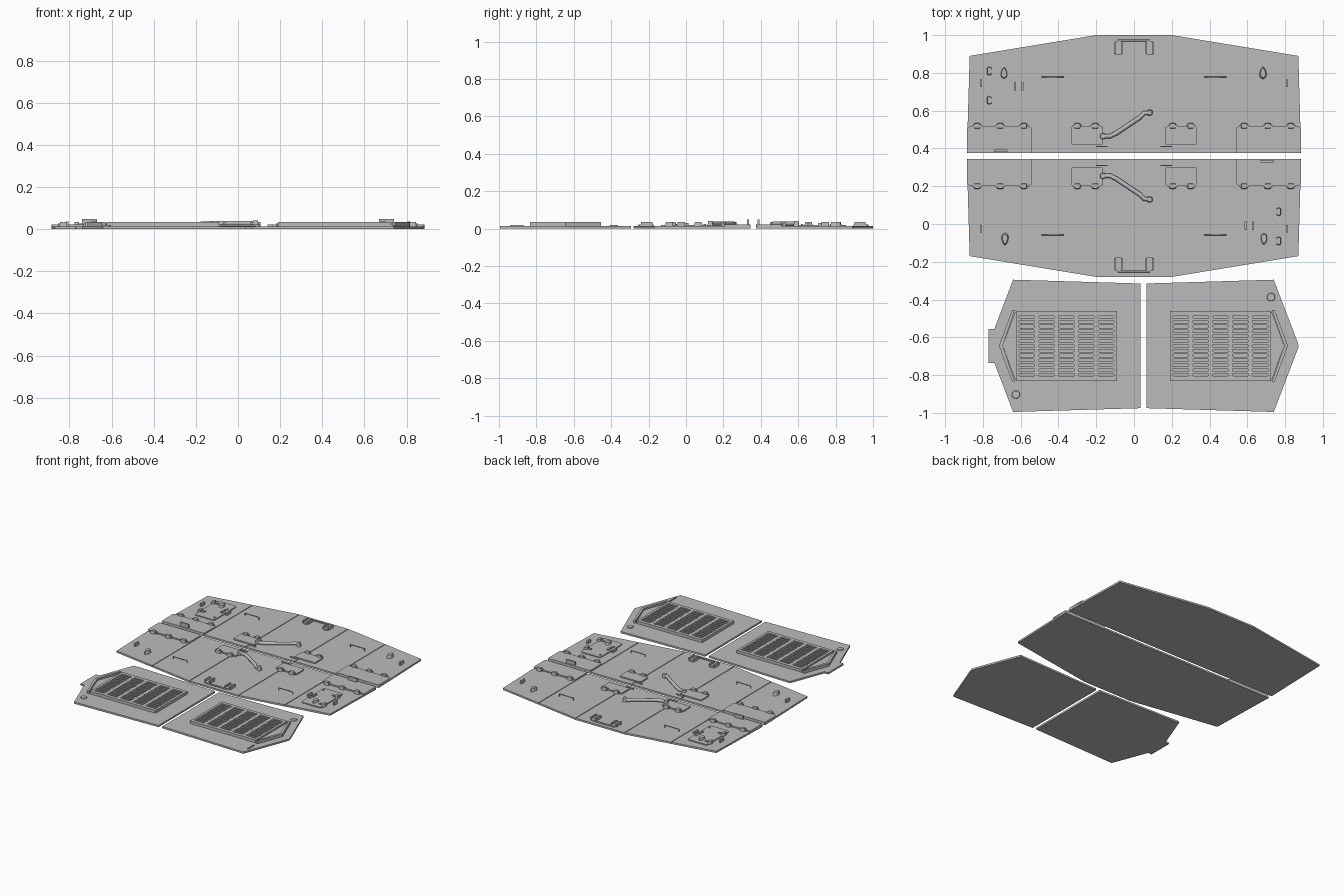
import bpy, bmesh, math
from mathutils import Matrix, Vector

if "Cube" in bpy.data.objects:
    bpy.data.objects.remove(bpy.data.objects["Cube"], do_unlink=True)

grey = bpy.data.materials.new("plain_grey")
grey.use_nodes = True
GREY = (0.5, 0.5, 0.5, 1)
grey.diffuse_color = GREY
grey.node_tree.nodes["Principled BSDF"].inputs["Base Color"].default_value = GREY

BASE = 0.013                                       # panel thickness
HATCH_TURN = Matrix.Translation((0, 0.36, 0)) @ Matrix.Rotation(math.pi, 4, 'Z') @ Matrix.Translation((0, -0.36, 0))
VENT_PIVOT = Vector((0.05, -0.645, 0))
VENT_TURN = Matrix.Translation(VENT_PIVOT) @ Matrix.Rotation(math.pi, 4, 'Z') @ Matrix.Translation(-VENT_PIVOT)


def finish(name, bm, xf):
    bmesh.ops.recalc_face_normals(bm, faces=bm.faces)
    me = bpy.data.meshes.new(name)
    bm.to_mesh(me)
    bm.free()
    me.transform(xf)
    me.materials.append(grey)
    ob = bpy.data.objects.new(name, me)
    bpy.context.collection.objects.link(ob)
    return ob


def add_prism(bm, pts, z0, z1, inset=0):
    """Extruded outline; inset shrinks the top for a chamfered look."""
    c = sum((Vector(p) for p in pts), Vector((0, 0))) / len(pts)
    lo = [bm.verts.new((x, y, z0)) for x, y in pts]
    hi = [bm.verts.new((*(c + (Vector(p) - c) * (1 - inset)), z1)) for p in pts]
    bm.faces.new(lo[::-1])
    bm.faces.new(hi)
    n = len(pts)
    for i in range(n):
        j = (i + 1) % n
        bm.faces.new((lo[i], lo[j], hi[j], hi[i]))


def rounded(x, y, w, h, r=0, steps=3):
    """Rectangle outline centred on x, y with rounded corners."""
    if r == 0:
        return [(x + sx * w / 2, y + sy * h / 2) for sx, sy in ((-1, -1), (1, -1), (1, 1), (-1, 1))]
    pts = []
    for q, (sx, sy) in enumerate(((1, 1), (-1, 1), (-1, -1), (1, -1))):
        for k in range(steps + 1):
            a = (q + k / steps) * math.pi / 2
            pts.append((x + sx * (w / 2 - r) + r * math.cos(a), y + sy * (h / 2 - r) + r * math.sin(a)))
    return pts


def prisms(name, outlines, z0, z1, xf, inset=0):
    bm = bmesh.new()
    for pts in outlines:
        add_prism(bm, pts, z0, z1, inset)
    return finish(name, bm, xf)


def cut(target, cutter):
    mod = target.modifiers.new("cut", 'BOOLEAN')
    mod.operation, mod.solver, mod.object = 'DIFFERENCE', 'EXACT', cutter
    cutter.hide_render = True
    cutter.hide_set(True)


def tube(name, path, radius, xf):
    cu = bpy.data.curves.new(name, 'CURVE')
    cu.dimensions = '3D'
    cu.bevel_depth, cu.bevel_resolution, cu.use_fill_caps = radius, 2, True
    sp = cu.splines.new('POLY')
    sp.points.add(len(path) - 1)
    for p, co in zip(sp.points, path):
        p.co = (*co, 1)
    cu.materials.append(grey)
    ob = bpy.data.objects.new(name, cu)
    ob.matrix_world = xf
    bpy.context.collection.objects.link(ob)


def deck_panel(side, xf):
    """One long folding panel with all of its fittings."""
    outline = [(-0.885, 0.375), (0.885, 0.375), (0.87, 0.89), (0.2, 1.0), (-0.2, 1.0), (-0.87, 0.89)]
    panel = prisms(side + "_deck_panel", [outline], 0, BASE, xf)
    seams = prisms(side + "_seam_cutter", [rounded(x, 0.69, 0.005, 0.8) for x in (-0.54, -0.2, 0.2, 0.54)],
                   BASE - 0.005, 0.03, xf)
    cut(panel, seams)

    # Hinge plates and their knuckles along the fold
    plates = [rounded(s * 0.712, 0.445, 0.345, 0.14, 0.012) for s in (-1, 1)]
    plates += [rounded(s * 0.248, 0.468, 0.17, 0.095, 0.008) for s in (-1, 1)]
    prisms(side + "_hinge_plates", plates, BASE, 0.022, xf)
    xs = [s * x for s in (-1, 1) for x in (0.83, 0.708, 0.583, 0.3, 0.205)]
    prisms(side + "_hinge_knuckles", [rounded(x, 0.519, 0.036, 0.03, 0.008) for x in xs], BASE, 0.034, xf, 0.2)
    prisms(side + "_knuckle_pins", [rounded(x, 0.517, 0.05, 0.014) for x in xs], BASE, 0.027, xf)
    prisms(side + "_fold_tab", [rounded(-0.705, 0.388, 0.07, 0.012)], BASE, 0.048, xf)
    prisms(side + "_fold_ribs", [rounded(s * 0.17, 0.41, 0.06, 0.004) for s in (-1, 1)], BASE, 0.022, xf)

    # Access hatch with latches, slots and bolts
    prisms(side + "_access_hatch", [rounded(-0.688, 0.722, 0.158, 0.265, 0.015)], BASE, 0.02, xf)
    for y in (0.81, 0.655):
        prisms(side + "_hatch_latch", [rounded(-0.765, y, 0.025, 0.045, 0.008)], BASE, 0.034, xf, 0.2)
        prisms(side + "_latch_arm", [rounded(-0.742, y, 0.03, 0.016)], BASE, 0.027, xf)
    prisms(side + "_hatch_clips", [rounded(x, 0.73, 0.012, 0.046) for x in (-0.63, -0.592)], BASE, 0.03, xf)
    prisms(side + "_hatch_bolts", [rounded(-0.627, y, 0.012, 0.012, 0.005) for y in (0.775, 0.62)], BASE, 0.025, xf)

    # Teardrop grips
    for x in (-0.688, 0.683):
        pts = []
        for k in range(14):
            a = k * math.tau / 14
            w = 0.018 * (1 - 0.3 * math.sin(a))
            pts.append((x + w * math.cos(a), 0.8 + 0.032 * math.sin(a)))
        prisms(side + "_teardrop_grip", [pts], BASE, 0.036, xf, 0.25)

    # Upright loops, edge clips
    for s in (-1, 1):
        x, y, top = s * 0.43, 0.778, 0.031
        tube(side + "_lift_loop", [(x - 0.057, y, 0.01), (x - 0.057, y, top),
                                   (x + 0.057, y, top), (x + 0.057, y, 0.01)], 0.003, xf)
        prisms(side + "_edge_clip", [rounded(s * 0.81, 0.745, 0.012, 0.04)], BASE, 0.036, xf)

    # Outer bracket with a cross bar
    for s in (-1, 1):
        x = s * 0.083
        prisms(side + "_bracket_foot", [rounded(x, 0.932, 0.036, 0.075, 0.008)], BASE, 0.022, xf)
        prisms(side + "_bracket_lugs", [rounded(x + d, 0.93, 0.01, 0.06) for d in (-0.018, 0.018)], BASE, 0.034, xf)
    tube(side + "_bracket_bar", [(-0.085, 0.971, 0.018), (0.085, 0.971, 0.018)], 0.005, xf)


def bent_lever(side, xf):
    path = [(-0.165, 0.465, 0.024), (-0.125, 0.465, 0.026), (-0.095, 0.48, 0.027), (0.03, 0.563, 0.027),
            (0.055, 0.588, 0.027), (0.092, 0.588, 0.027)]
    tube(side + "_bent_lever", path, 0.012, xf)
    prisms(side + "_lever_pivot", [rounded(-0.165, 0.465, 0.034, 0.034, 0.016)], BASE, 0.036, xf, 0.2)
    prisms(side + "_lever_tip", [rounded(0.083, 0.59, 0.03, 0.03, 0.01)], BASE, 0.04, xf, 0.2)


def vent_panel(side, xf):
    """Pointed panel with a raised slotted grille."""
    cy = -0.645
    outline = [(0.065, cy - 0.33), (0.74, cy - 0.35), (0.866, cy - 0.02), (0.872, cy), (0.866, cy + 0.02),
               (0.74, cy + 0.35), (0.065, cy + 0.33)]
    prisms(side + "_vent_panel", [outline], 0, BASE, xf)
    # Pointed end guard
    guard = [(0.73, cy - 0.19), (0.745, cy - 0.19), (0.815, cy), (0.745, cy + 0.19), (0.73, cy + 0.19), (0.795, cy)]
    prisms(side + "_grille_guard", [guard], BASE, 0.034, xf)
    ledge = [(0.7, cy - 0.18), (0.73, cy - 0.18), (0.795, cy), (0.73, cy + 0.18), (0.7, cy + 0.18)]
    prisms(side + "_grille_ledge", [ledge], BASE, 0.022, xf)
    # Slotted grille
    grille = prisms(side + "_grille", [rounded(0.458, cy, 0.535, 0.37)], BASE, 0.034, xf)
    slots = [rounded(0.248 + 0.105 * i, cy + 0.0255 * (j - 6), 0.084, 0.014, 0.0065, 2)
             for i in range(5) for j in range(13)]
    cut(grille, prisms(side + "_slot_cutter", slots, 0.02, 0.05, xf))
    # Round cap
    cap = rounded(0.725, -0.387, 0.044, 0.044, 0.0219, 4)
    prisms(side + "_round_cap", [cap], BASE, 0.02, xf, 0.1)


def mirror_fold():
    return Matrix.Translation((0, 0.72, 0)) @ Matrix.Scale(-1, 4, (0, 1, 0))


same = Matrix.Identity(4)
deck_panel("rear", same)
deck_panel("front", HATCH_TURN)
bent_lever("rear", same)
bent_lever("front", mirror_fold())
vent_panel("left", same)
vent_panel("right", VENT_TURN)
prisms("right_end_tab", [rounded(-0.745, -0.645, 0.05, 0.18)], 0, BASE, same)
prisms("left_end_rib", [rounded(0.74, -0.905, 0.006, 0.07)], BASE, 0.02, same)
